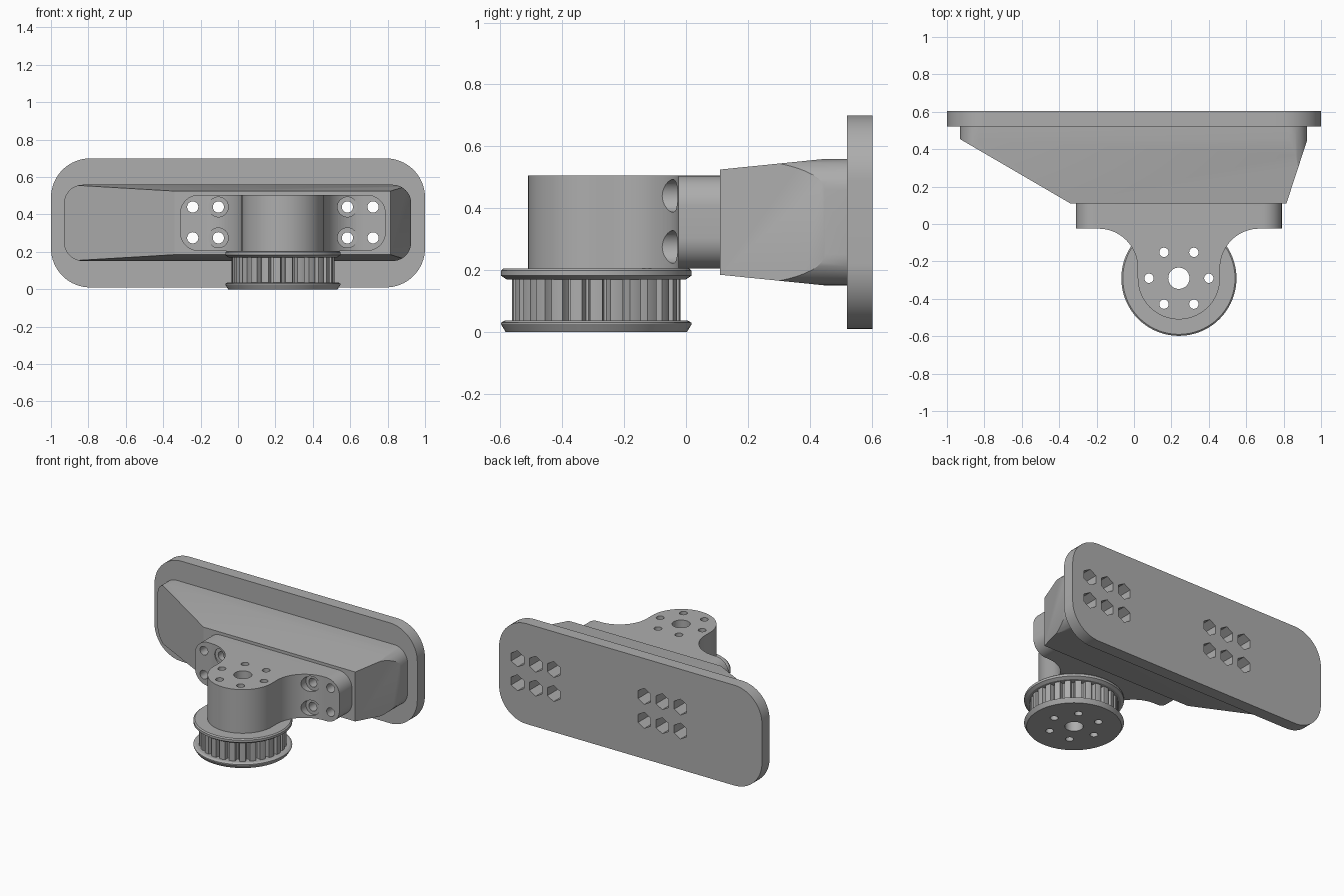
import bpy, bmesh, math
from math import cos, sin, pi, radians

if "Cube" in bpy.data.objects:
    bpy.data.objects.remove(bpy.data.objects["Cube"])

CX, CY = 0.24, -0.29          # pulley axis
grey = bpy.data.materials.new("mid_grey")
grey.diffuse_color = (0.42, 0.42, 0.42, 1)
grey.use_nodes = True
grey.node_tree.nodes["Principled BSDF"].inputs["Base Color"].default_value = grey.diffuse_color


def finish(name, bm):
    bmesh.ops.recalc_face_normals(bm, faces=bm.faces)
    me = bpy.data.meshes.new(name)
    bm.to_mesh(me)
    bm.free()
    ob = bpy.data.objects.new(name, me)
    bpy.context.collection.objects.link(ob)
    me.materials.append(grey)
    return ob


def loft(name, rings):
    """Skin closed rings of equal length and cap both ends."""
    bm = bmesh.new()
    vs = [[bm.verts.new(p) for p in r] for r in rings]
    n = len(rings[0])
    for a, b in zip(vs, vs[1:]):
        for i in range(n):
            j = (i + 1) % n
            bm.faces.new((a[i], a[j], b[j], b[i]))
    bm.faces.new(vs[0])
    bm.faces.new(vs[-1])
    return finish(name, bm)


def prism_z(name, pts, z0, z1):
    return loft(name, [[(x, y, z) for x, y in pts] for z in (z0, z1)])


def prism_y(name, pts, y0, y1):
    return loft(name, [[(x, y, z) for x, z in pts] for y in (y0, y1)])


def arc(cx, cy, r, a0, a1, n):
    return [(cx + r * cos(radians(a0 + (a1 - a0) * i / n)),
             cy + r * sin(radians(a0 + (a1 - a0) * i / n))) for i in range(n + 1)]


def circle(cx, cy, r, n=32, start=0):
    return arc(cx, cy, r, start, start + 360, n)[:-1]


def rounded(x0, x1, z0, z1, r, n=12):
    return (arc(x1 - r, z1 - r, r, 0, 90, n) + arc(x0 + r, z1 - r, r, 90, 180, n)
            + arc(x0 + r, z0 + r, r, 180, 270, n) + arc(x1 - r, z0 + r, r, 270, 360, n))


def boolean(ob, other, op):
    m = ob.modifiers.new("bool", 'BOOLEAN')
    m.operation, m.object, m.solver = op, other, 'EXACT'
    bpy.context.view_layer.objects.active = ob
    bpy.ops.object.modifier_apply(modifier=m.name)


def join(name, obs):
    bpy.ops.object.select_all(action='DESELECT')
    for o in obs:
        o.select_set(True)
    bpy.context.view_layer.objects.active = obs[0]
    bpy.ops.object.join()
    obs[0].name = name
    obs[0].hide_render = True
    return obs[0]


# Back plate
plate = prism_y("back_plate", rounded(-1, 1, 0.01, 0.70, 0.21, 16), 0.52, 0.603)

# Tapered neck: frustum trimmed by a rounded prism
def rect(x0, x1, z0, z1, y):
    return [(x0, y, z0), (x1, y, z0), (x1, y, z1), (x0, y, z1)]

neck = loft("tapered_neck", [rect(-0.34, 0.815, 0.185, 0.525, 0.11),
                             rect(-0.932, 0.928, 0.15, 0.56, 0.455),
                             rect(-0.932, 0.928, 0.15, 0.56, 0.52)])
trim = prism_y("neck_trim", rounded(-0.93, 0.926, 0.151, 0.559, 0.1), 0.0, 0.6)
boolean(neck, trim, 'INTERSECT')

# Mounting bracket: rounded flange joined to a filleted boss
bracket = prism_y("mount_bracket", rounded(-0.31, 0.79, 0.205, 0.505, 0.1), -0.025, 0.11)
profile = ([(0.67, 0.05)] + arc(0.67, -0.235, 0.21, 90, 180, 18)
           + arc(CX, CY, 0.22, 0, -180, 36)
           + arc(-0.19, -0.235, 0.21, 0, 90, 18) + [(-0.19, 0.05)])
boss = prism_z("boss_tool", profile, 0.205, 0.505)
boolean(bracket, boss, 'UNION')

# Toothed pulley: drum with grooves
TEETH = 26
gear = []
for t in range(TEETH):
    for f, r in ((-0.30, 0.273), (0, 0.275), (0.30, 0.273), (0.34, 0.255),
                 (0.42, 0.242), (0.58, 0.242), (0.66, 0.255)):
        a = 2 * pi * (t + f) / TEETH
        gear.append((CX + r * cos(a), CY + r * sin(a)))
drum = prism_z("pulley_drum", gear, 0.03, 0.175)


# Pulley flanges with bevelled rims
def disc(name, steps):
    return loft(name, [[(x, y, z) for x, y in circle(CX, CY, r, 72)] for r, z in steps])

lower = disc("pulley_lower_flange", [(0.293, 0), (0.308, 0.025), (0.308, 0.03), (0.295, 0.037)])
upper = disc("pulley_upper_flange", [(0.29, 0.17), (0.308, 0.182), (0.308, 0.198), (0.3, 0.205)])

# Axle bore and six screw holes
axle = join("axle_holes", [prism_z("c", circle(CX, CY, 0.057, 40), -0.1, 0.7)] +
            [prism_z("c", circle(CX + 0.16 * cos(k * pi / 3), CY + 0.16 * sin(k * pi / 3), 0.025, 24),
                     -0.1, 0.7) for k in range(6)])

# Bolt holes, counterbores and hexagonal nut pockets
ROWS = (0.275, 0.44)
cols = [CX + s * d for s in (-1, 1) for d in (0.345, 0.482)]
pocket_cols = cols + [CX - 0.62, CX + 0.62]
bolts = join("bolt_holes", [prism_y("c", circle(x, z, 0.03, 24), -0.3, 0.7)
                            for x in cols for z in ROWS])
bores = join("counterbores", [prism_y("c", circle(x, z, 0.053), -0.25, -0.022)
                              for x in (CX - 0.345, CX + 0.345) for z in ROWS])
nuts = join("nut_pockets", [prism_y("c", circle(x, z, 0.055, 6, 30), 0.42, 0.7)
                            for x in pocket_cols for z in ROWS])

for part, tools in ((plate, (bolts, nuts)), (neck, (bolts, nuts)),
                    (bracket, (bores, bolts, axle)),
                    (drum, (axle,)), (lower, (axle,)), (upper, (axle,))):
    for tool in tools:
        boolean(part, tool, 'DIFFERENCE')

for tool in (trim, boss, axle, bolts, bores, nuts):
    bpy.data.objects.remove(tool)

# Smooth curved walls, keep crisp edges
for ob in (plate, neck, bracket, drum, lower, upper):
    bpy.ops.object.select_all(action='DESELECT')
    ob.select_set(True)
    bpy.context.view_layer.objects.active = ob
    bpy.ops.object.shade_smooth_by_angle(angle=radians(25))
